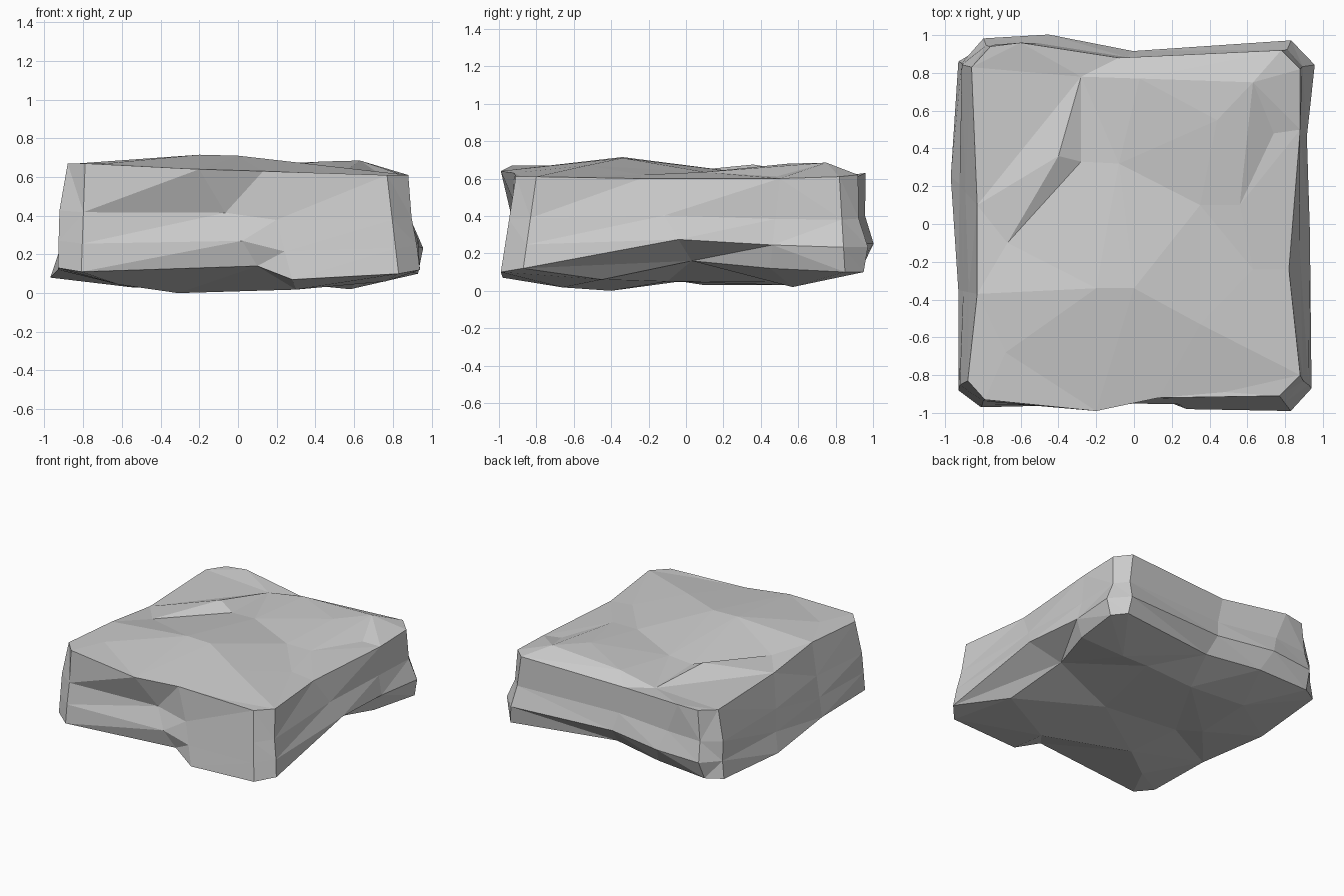
import bpy, bmesh
from mathutils import Vector
from mathutils.geometry import delaunay_2d_cdt

if "Cube" in bpy.data.objects:
    bpy.data.objects.remove(bpy.data.objects["Cube"])

# Upper rim of the slab, anticlockwise from the front-left corner
top_rim = [(-.88, -.83, .67), (-.79, -.93, .67), (-.2, -.99, .64), (.13, -.92, .63),
           (.77, -.91, .61), (.88, -.8, .61), (.82, -.24, .6), (.88, .5, .6),
           (.88, .82, .61), (.78, .92, .62), (-.08, .88, .595), (-.6, .96, .63),
           (-.76, .94, .62), (-.86, .83, .61), (-.83, .1, .61), (-.83, -.37, .67)]
# Lower rim, matching the upper one point for point
low_rim = [(-.93, -.88, .13), (-.81, -.97, .11), (.1, -.91, .14), (.28, -.98, .07),
           (.83, -.99, .1), (.94, -.87, .12), (.7, .03, .16), (.86, .45, .12),
           (.93, .85, .1), (.85, .95, .1), (.02, .82, .13), (-.4, .91, .12),
           (-.81, .93, .1), (-.93, .86, .1), (-.97, .25, .08), (-.93, -.35, .12)]
# Chips (negative) and bulges (positive) half-way and low on the side walls
mid_push = [.02, -.01, -.06, -.02, 0, -.01, .11, .01, -.01, -.01, .03, .02, .01, .02, 0, 0]
low_push = [.01, 0, .02, -.01, 0, 0, .2, .05, .04, .03, .08, .08, .05, 0, -.01, 0]

# Facet peaks and hollows on the top and the underside
top_points = [(-.68, -.68, .67), (-.2, -.34, .715), (0, -.34, .71), (.35, -.53, .67),
              (.48, -.89, .615), (.63, -.24, .62), (.56, .1, .635), (.35, .1, .635),
              (-.08, .32, .63), (-.67, -.1, .63), (-.28, .33, .62), (-.4, .36, .675),
              (-.28, .78, .605), (.03, .77, .66), (.44, .55, .68), (.63, .75, .685),
              (.74, .48, .61)]
top_creases = [(14, 28), (14, 27), (27, 28), (25, 27), (25, 26), (30, 31), (22, 31), (22, 32)]
under_points = [(-.31, -.4, 0), (.3, -.66, .018), (.18, -.1, .05), (.76, -.45, .06),
                (.33, .54, .045), (-.08, .53, .03), (-.41, -.03, .05), (.58, .57, .02),
                (-.53, .57, .03), (-.55, .1, .03), (-.62, -.65, .045)]


def wall_ring(t, push):
    """Blend the two rims and push each point out along its wall direction."""
    walls = [(-1, 0, 0), (0, -1, 0), (1, 0, 0), (0, 1, 0)]
    return [Vector(a).lerp(Vector(b), t) + Vector(walls[(i + 3) // 4 % 4]) * p
            for i, (a, b, p) in enumerate(zip(top_rim, low_rim, push))]


bm = bmesh.new()


def cap(rim, points, creases):
    """Fill a rim with triangles through the inner points, keeping creases."""
    verts = rim + [bm.verts.new(p) for p in points]
    n = len(rim)
    border = [(i, (i + 1) % n) for i in range(n)]
    res = delaunay_2d_cdt([v.co.xy for v in verts], border + creases, [], 0, 1e-5)
    res = delaunay_2d_cdt([v.co.xy for v in verts], border + creases, [], 1, 1e-5)
    for f in res[2]:
        bm.faces.new([verts[res[3][i][0]] for i in f])


# Side walls
rings = [[bm.verts.new(p) for p in r] for r in
         (low_rim, wall_ring(.74, low_push), wall_ring(.45, mid_push), top_rim)]
for lo, hi in zip(rings, rings[1:]):
    for i in range(len(lo)):
        j = (i + 1) % len(lo)
        bm.faces.new((lo[i], lo[j], hi[j], hi[i]))

# Top and underside
cap(rings[-1], top_points, top_creases)
cap(rings[0], under_points, [])
bmesh.ops.triangulate(bm, faces=[f for f in bm.faces if len(f.verts) > 3])
bmesh.ops.recalc_face_normals(bm, faces=bm.faces)

mesh = bpy.data.meshes.new("rock_slab")
bm.to_mesh(mesh)
bm.free()
bpy.context.collection.objects.link(bpy.data.objects.new("rock_slab", mesh))
